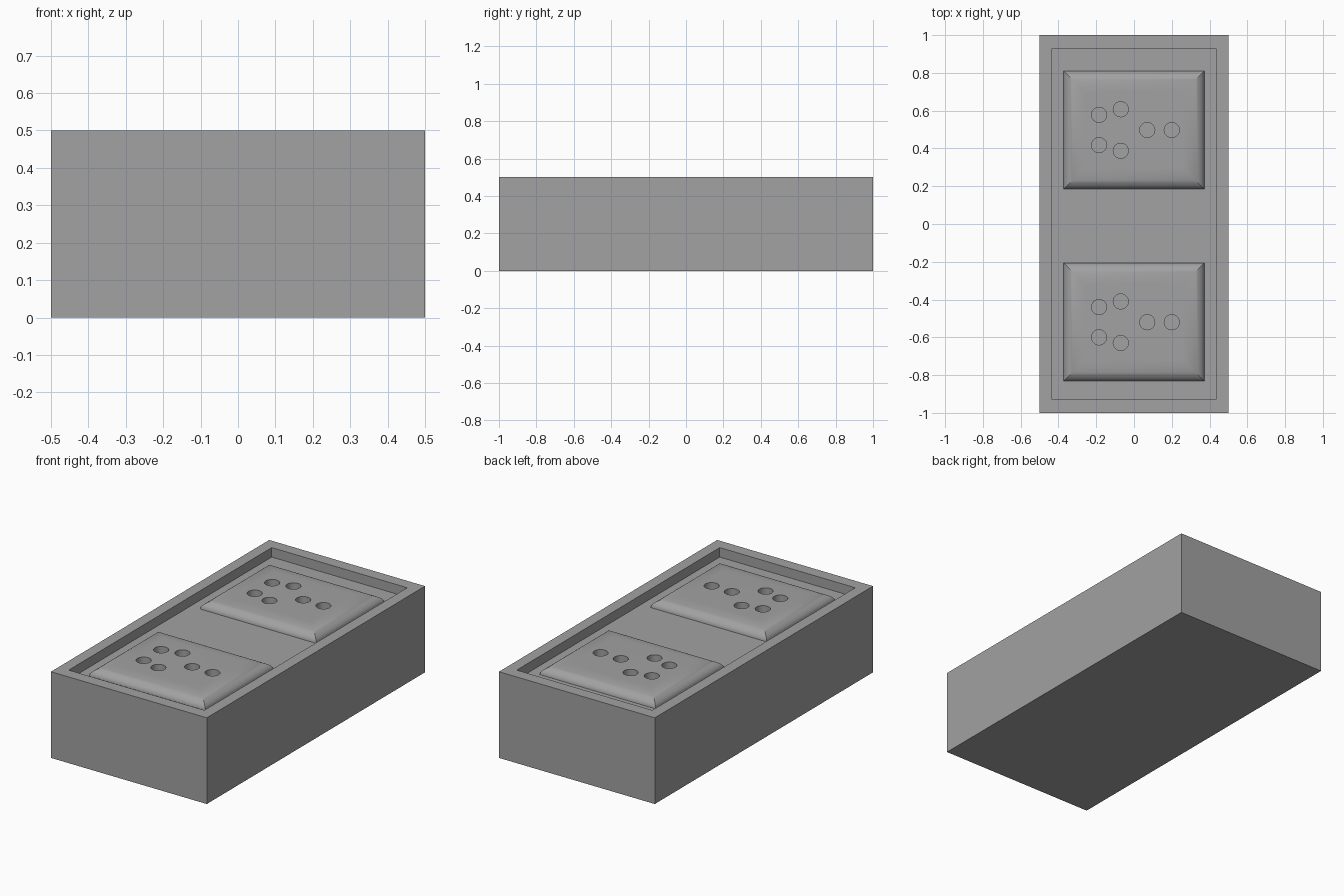
import bpy, bmesh, math
from mathutils import Matrix

if "Cube" in bpy.data.objects:
    bpy.data.objects.remove(bpy.data.objects["Cube"], do_unlink=True)

grey = bpy.data.materials.new("plain_grey")
grey.use_nodes = True
GREY = (0.36, 0.36, 0.36, 1)
grey.diffuse_color = GREY
grey.node_tree.nodes["Principled BSDF"].inputs["Base Color"].default_value = GREY

FLOOR, TOP = 0.445, 0.498


def make_object(name, bm):
    bmesh.ops.recalc_face_normals(bm, faces=bm.faces)
    mesh = bpy.data.meshes.new(name)
    bm.to_mesh(mesh)
    bm.free()
    mesh.materials.append(grey)
    obj = bpy.data.objects.new(name, mesh)
    bpy.context.collection.objects.link(obj)
    return obj


def rect(bm, half_x, half_y, z):
    return [bm.verts.new((sx * half_x, sy * half_y, z))
            for sx, sy in ((-1, -1), (1, -1), (1, 1), (-1, 1))]


def stack(rings, bm):
    # closed solid through a series of rectangles
    loops = [rect(bm, *r) for r in rings]
    bm.faces.new(loops[0])
    bm.faces.new(loops[-1])
    for a, b in zip(loops, loops[1:]):
        for i in range(4):
            j = (i + 1) % 4
            bm.faces.new((a[i], a[j], b[j], b[i]))


# Block with a shallow recess in its top
bm = bmesh.new()
stack([(0.5, 1, 0), (0.5, 1, 0.5), (0.435, 0.93, 0.5), (0.435, 0.93, FLOOR)], bm)
make_object("tray_block", bm)

# Round holes, relative to the pad centre
HOLES = [(-0.185, 0.08), (-0.07, 0.11), (0.07, 0), (0.2, 0), (-0.185, -0.08), (-0.07, -0.11)]


def pad(name, y):
    # pillow with a curved, mitred border
    steps, border = 10, 0.11
    rings = []
    for i in range(steps + 1):
        a = math.pi / 2 * i / steps
        inset = border * (1 - math.cos(a))
        rings.append((0.372 - inset, 0.3125 - inset, FLOOR + (TOP - FLOOR) * math.sin(a)))
    bm = bmesh.new()
    stack(rings, bm)
    obj = make_object(name, bm)

    # cutters for the holes
    bm = bmesh.new()
    for hx, hy in HOLES:
        bmesh.ops.create_cone(bm, cap_ends=True, segments=32, radius1=0.04, radius2=0.04,
                              depth=0.1, matrix=Matrix.Translation((hx, hy, TOP + 0.01)))
    cutter = make_object(name + "_hole_cutter", bm)
    cutter.hide_render = True
    cut = obj.modifiers.new("holes", "BOOLEAN")
    cut.operation, cut.solver, cut.object = "DIFFERENCE", "EXACT", cutter
    bpy.ops.object.select_all(action="DESELECT")
    obj.select_set(True)
    bpy.context.view_layer.objects.active = obj
    bpy.ops.object.modifier_apply(modifier=cut.name)
    bpy.data.objects.remove(cutter, do_unlink=True)
    bpy.ops.object.shade_smooth_by_angle(angle=math.radians(30))
    obj.location.y = y


pad("back_pad", 0.4975)
pad("front_pad", -0.52)
